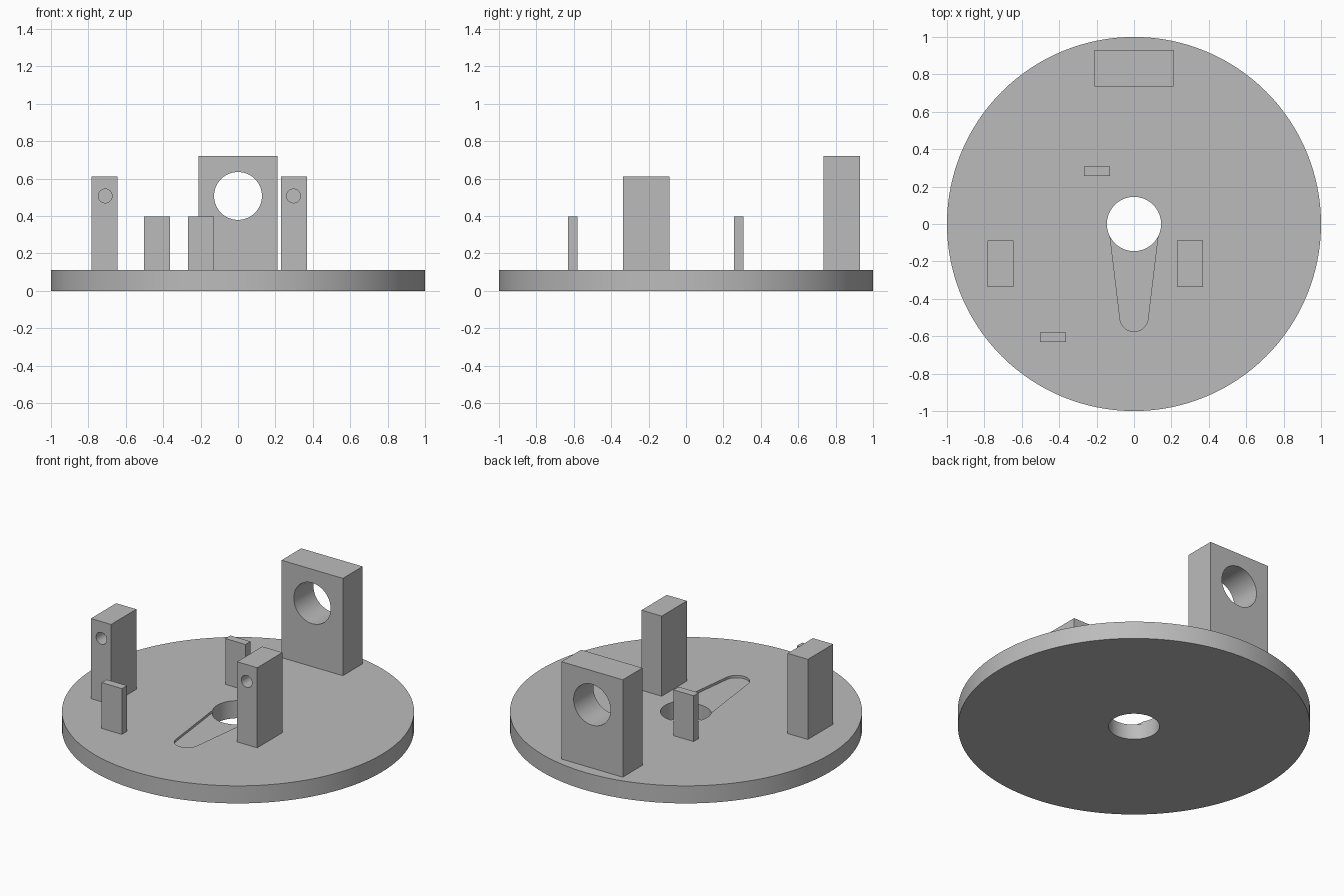
import bpy, bmesh, math
from mathutils import Matrix, Vector

cube = bpy.data.objects.get("Cube")
if cube:
    bpy.data.objects.remove(cube, do_unlink=True)

grey = bpy.data.materials.new("plain grey")
grey.use_nodes = True
grey.diffuse_color = (0.5, 0.5, 0.5, 1)
grey.node_tree.nodes["Principled BSDF"].inputs["Base Color"].default_value = (0.5, 0.5, 0.5, 1)

PLATE_TOP = 0.11
HOLE_Z = 0.507


def add_object(name, bm):
    bmesh.ops.recalc_face_normals(bm, faces=bm.faces)
    mesh = bpy.data.meshes.new(name)
    bm.to_mesh(mesh)
    bm.free()
    mesh.materials.append(grey)
    obj = bpy.data.objects.new(name, mesh)
    bpy.context.collection.objects.link(obj)
    return obj


def cylinder(name, radius, length, centre, axis="Z", sides=64):
    turn = Matrix.Rotation(math.pi / 2, 4, "X") if axis == "Y" else Matrix()
    bm = bmesh.new()
    bmesh.ops.create_cone(bm, cap_ends=True, segments=sides, radius1=radius, radius2=radius,
                          depth=length, matrix=Matrix.Translation(centre) @ turn)
    return add_object(name, bm)


def block(name, x, y, width, depth, top):
    """Upright block standing on the plate."""
    height = top - PLATE_TOP
    bm = bmesh.new()
    bmesh.ops.create_cube(bm, size=1, matrix=Matrix.Translation((x, y, PLATE_TOP + height / 2))
                          @ Matrix.Diagonal((width, depth, height, 1)))
    return add_object(name, bm)


def tapered_slot(name, r_start, r_end, y_end, z_low, z_high):
    """Hull around two discs of different radius."""
    bm = bmesh.new()
    for radius, y in ((r_start, 0), (r_end, y_end)):
        for i in range(64):
            a = math.tau * i / 64
            for z in (z_low, z_high):
                bm.verts.new((radius * math.cos(a), y + radius * math.sin(a), z))
    hull = bmesh.ops.convex_hull(bm, input=bm.verts)
    loose = [v for v in bm.verts if not v.link_faces]
    bmesh.ops.delete(bm, geom=loose, context="VERTS")
    bmesh.ops.dissolve_limit(bm, angle_limit=0.01, verts=bm.verts, edges=bm.edges)
    return add_object(name, bm)


def cut(target, cutter):
    mod = target.modifiers.new("cut", "BOOLEAN")
    mod.operation = "DIFFERENCE"
    mod.solver = "EXACT"
    mod.object = cutter
    bpy.context.view_layer.objects.active = target
    bpy.ops.object.modifier_apply(modifier=mod.name)
    bpy.data.objects.remove(cutter, do_unlink=True)


def smooth(obj):
    bpy.ops.object.select_all(action="DESELECT")
    obj.select_set(True)
    bpy.context.view_layer.objects.active = obj
    bpy.ops.object.shade_smooth_by_angle(angle=math.radians(30))


# Round base plate with a centre hole and a shallow tapered slot
plate = cylinder("base_plate", 1, PLATE_TOP, (0, 0, PLATE_TOP / 2), sides=128)
cut(plate, tapered_slot("slot_cutter", 0.135, 0.075, -0.5, PLATE_TOP - 0.015, PLATE_TOP + 0.1))
cut(plate, cylinder("centre_cutter", 0.145, 1, (0, 0, 0)))
smooth(plate)

# Large rear block with a through hole
rear = block("rear_bearing_block", 0, 0.832, 0.425, 0.195, 0.72)
cut(rear, cylinder("bearing_cutter", 0.128, 1, (0, 0.832, HOLE_Z), "Y"))
smooth(rear)

# Tall side posts with a blind hole in the front face
for name, x in (("right_post", -0.713), ("left_post", 0.3)):
    post = block(name, x, -0.213, 0.14, 0.25, 0.612)
    cut(post, cylinder("pin_cutter", 0.037, 0.25, (x + 0.003 * (-1 if x > 0 else 1), -0.338, HOLE_Z), "Y", 32))
    smooth(post)

# Thin upright tabs
block("front_tab", -0.433, -0.606, 0.14, 0.05, 0.397)
block("rear_tab", -0.198, 0.282, 0.14, 0.05, 0.397)
